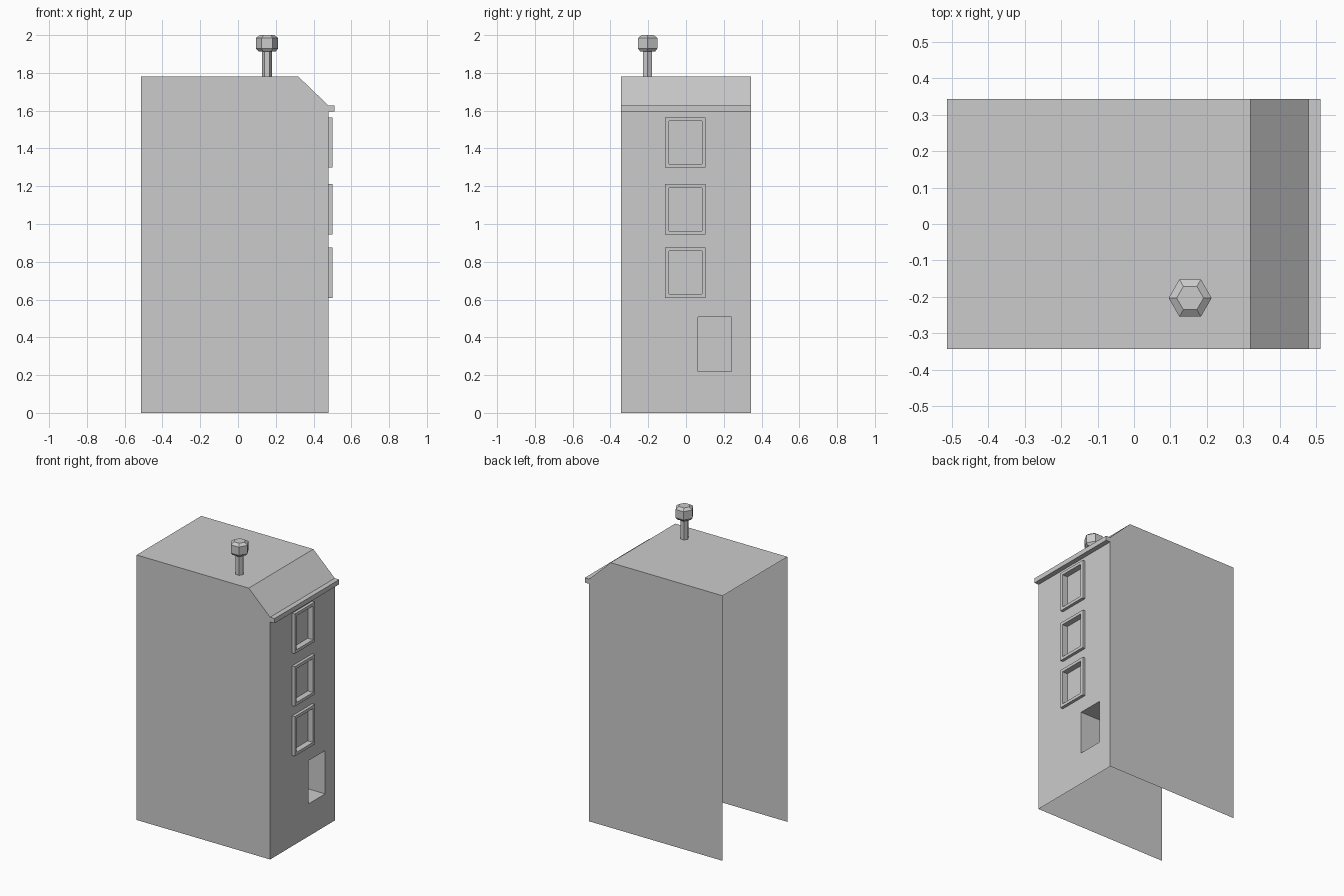
import bpy, bmesh, math
from mathutils import Vector

if "Cube" in bpy.data.objects:
    bpy.data.objects.remove(bpy.data.objects["Cube"])

W = 0.343              # half width in y
BACK, WALL, LIP = -0.513, 0.479, 0.512
EAVE, RIDGE, TOP = 1.627, 0.32, 1.78


def finish(bm, name):
    bmesh.ops.remove_doubles(bm, verts=bm.verts, dist=1e-5)
    me = bpy.data.meshes.new(name)
    bm.to_mesh(me)
    bm.free()
    ob = bpy.data.objects.new(name, me)
    bpy.context.collection.objects.link(ob)
    return ob


def face(bm, pts):
    bm.faces.new([bm.verts.new(p) for p in pts])


def loft(name, loops):
    """Skin consecutive point loops and cap the last one."""
    bm = bmesh.new()
    rings = [[bm.verts.new(p) for p in loop] for loop in loops]
    for a, b in zip(rings, rings[1:]):
        for i in range(len(a)):
            j = (i + 1) % len(a)
            bm.faces.new((a[i], a[j], b[j], b[i]))
    bm.faces.new(rings[-1])
    return finish(bm, name)


def rect(x, r, inset=0.0):
    y0, y1, z0, z1 = r
    y0, y1, z0, z1 = y0 + inset, y1 - inset, z0 + inset, z1 - inset
    return [(x, y0, z0), (x, y1, z0), (x, y1, z1), (x, y0, z1)]


def hexagon(z, r):
    return [(0.154 + r * math.cos(i * math.pi / 3),
             -0.203 + r * math.sin(i * math.pi / 3), z) for i in range(6)]


# openings as (y0, y1, z0, z1)
windows = [(-0.11, 0.104, z, z + 0.267) for z in (0.609, 0.944, 1.298)]
door = (0.064, 0.24, 0.218, 0.508)
holes = windows + [door]

# open-backed shell: side walls, flat roof and slope
bm = bmesh.new()
side = [(BACK, 0), (WALL, 0), (WALL, EAVE), (RIDGE, TOP), (BACK, TOP)]
face(bm, [(x, -W, z) for x, z in side])
face(bm, [(x, W, z) for x, z in reversed(side)])
for (x0, z0), (x1, z1) in zip(side[2:], side[3:]):
    face(bm, [(x0, -W, z0), (x0, W, z0), (x1, W, z1), (x1, -W, z1)])
finish(bm, "side_walls_and_roof")

# facade wall with window and door openings
bm = bmesh.new()
ys = sorted({-W, W} | {v for h in holes for v in h[:2]})
zs = sorted({0, EAVE} | {v for h in holes for v in h[2:]})
for y0, y1 in zip(ys, ys[1:]):
    for z0, z1 in zip(zs, zs[1:]):
        cy, cz = (y0 + y1) / 2, (z0 + z1) / 2
        if not any(h[0] < cy < h[1] and h[2] < cz < h[3] for h in holes):
            face(bm, rect(WALL, (y0, y1, z0, z1)))
finish(bm, "facade_wall")

# raised window frames with recessed panes
for n, w in enumerate(windows):
    loft(f"window_{n + 1}", [rect(WALL, w), rect(0.499, w),
                             rect(0.499, w, 0.02), rect(0.46, w, 0.02)])

# deep door recess
loft("door_recess", [rect(WALL, door), rect(0.33, door)])

# cornice strip under the slope
strip = (-W, W, 1.595, EAVE)
loft("cornice", [rect(WALL, strip), rect(LIP, strip)])

# hexagonal chimney pipe and its chamfered cap
loft("chimney_pipe_and_cap", [hexagon(z, r) for z, r in (
    (TOP, 0.027), (1.914, 0.027), (1.914, 0.046), (1.929, 0.059),
    (1.985, 0.059), (2.0, 0.037))])
